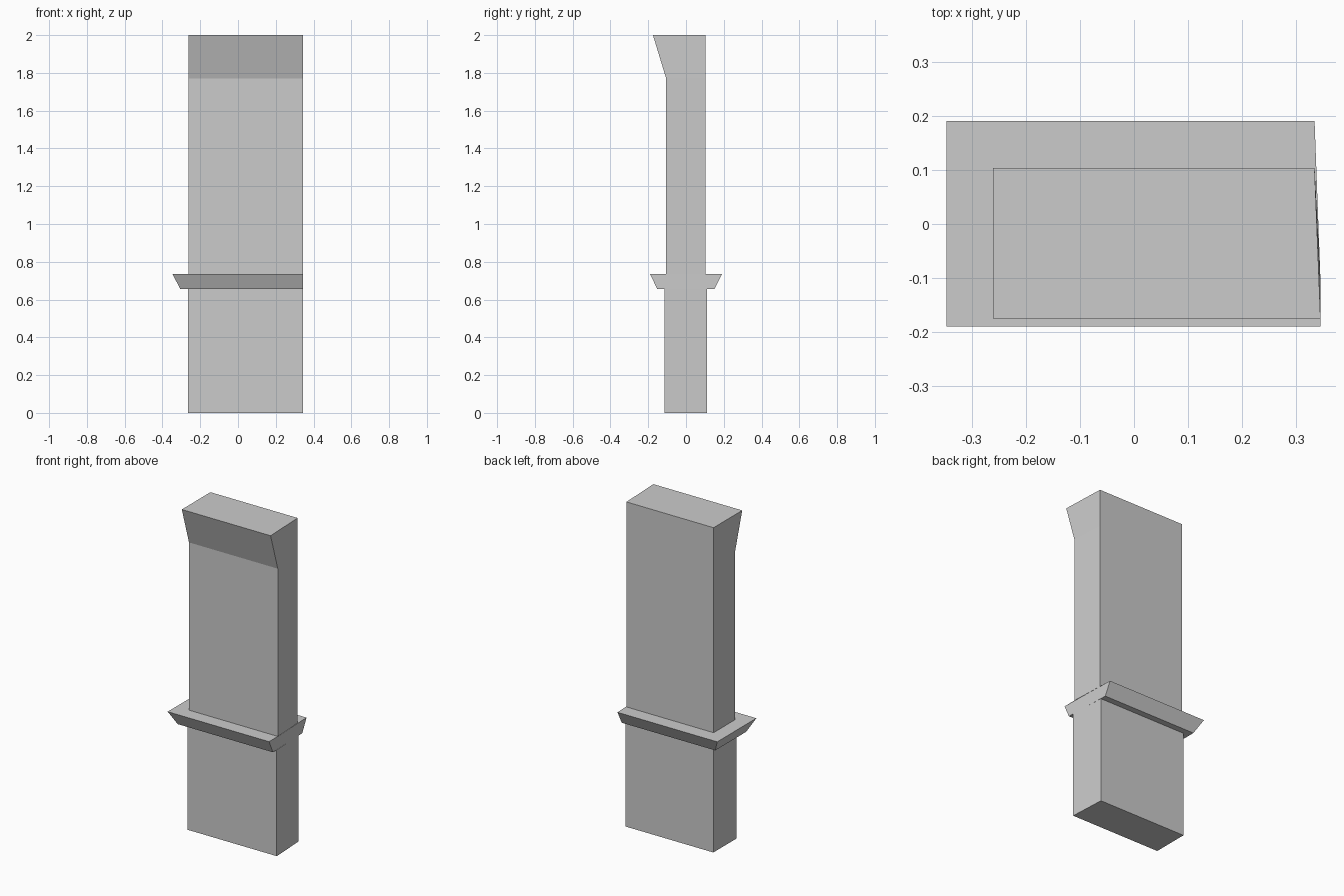
import bpy
import bmesh

if "Cube" in bpy.data.objects:
    bpy.data.objects.remove(bpy.data.objects["Cube"])

# Stacked cross-sections of the pillar: left x, front y, back y, z
SECTIONS = [
    (-0.265, -0.115, 0.112, 0.0),     # foot
    (-0.265, -0.115, 0.112, 0.655),   # top of lower block
    (-0.305, -0.152, 0.150, 0.655),   # underside of ledge
    (-0.347, -0.190, 0.191, 0.735),   # top of ledge
    (-0.261, -0.105, 0.104, 0.735),   # start of upper block
    (-0.261, -0.105, 0.104, 1.77),    # start of front flare
    (-0.261, -0.175, 0.104, 2.0),     # top
]
RIGHT_FRONT, RIGHT_BACK = 0.345, 0.334   # slightly skewed flush right end


def loft(name, sections):
    bm = bmesh.new()
    rings = []
    for left, front, back, z in sections:
        corners = [(left, front), (RIGHT_FRONT, front), (RIGHT_BACK, back), (left, back)]
        rings.append([bm.verts.new((x, y, z)) for x, y in corners])
    for a, b in zip(rings, rings[1:]):
        for i in range(4):
            j = (i + 1) % 4
            bm.faces.new((a[i], a[j], b[j], b[i]))
    bm.faces.new(rings[0][::-1])
    bm.faces.new(rings[-1])
    mesh = bpy.data.meshes.new(name)
    bm.to_mesh(mesh)
    bm.free()
    obj = bpy.data.objects.new(name, mesh)
    bpy.context.collection.objects.link(obj)
    return obj


# Wall pillar with ledge and flared head
loft("wall_pillar", SECTIONS)
